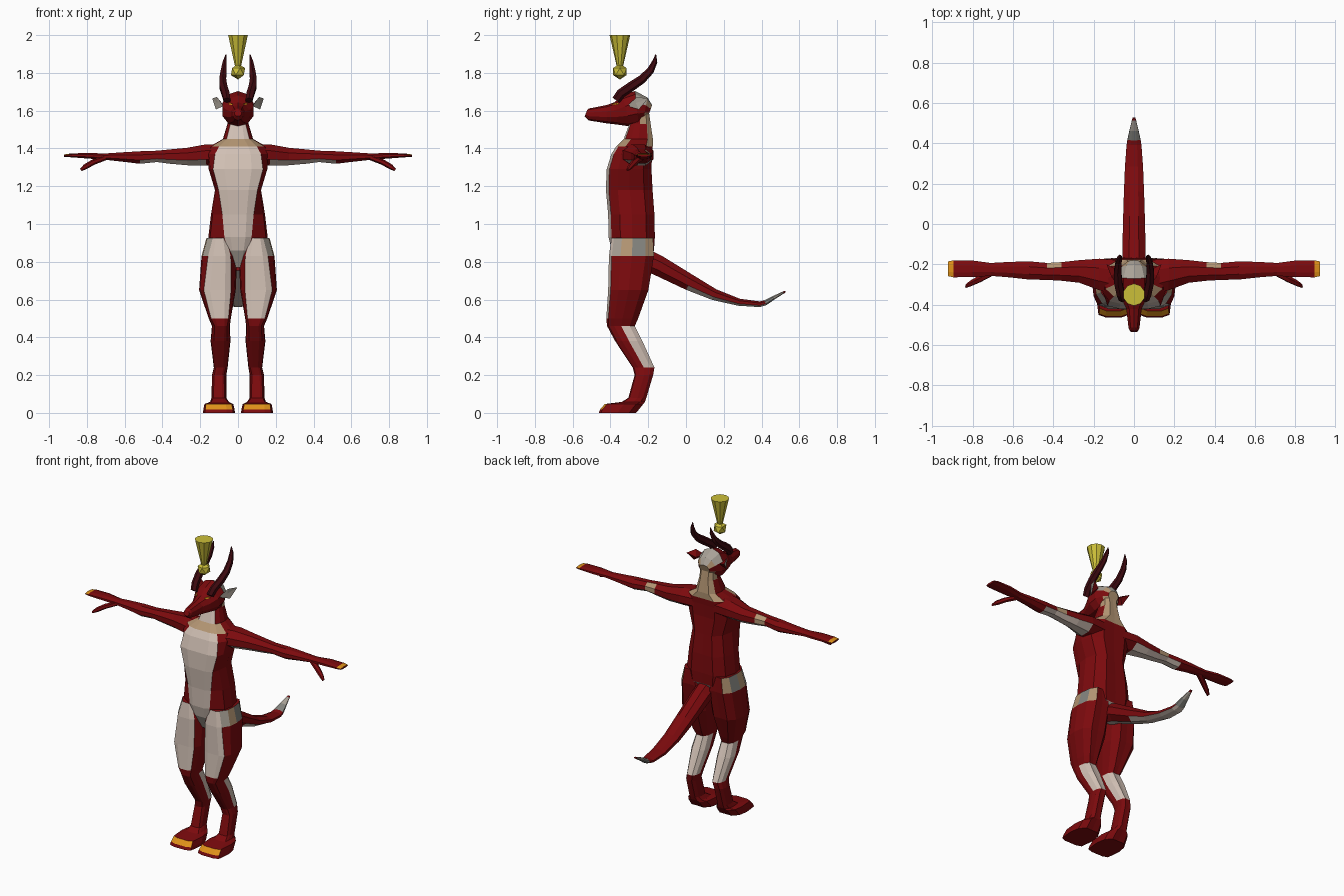
import bpy, bmesh, math
from mathutils import Vector

if "Cube" in bpy.data.objects:
    bpy.data.objects.remove(bpy.data.objects["Cube"])

COLOURS = [
    ("red_hide", (0.20, 0.003, 0.004)), ("cream_belly", (0.64, 0.53, 0.46)),
    ("grey_skin", (0.40, 0.36, 0.31)), ("tan_patch", (0.45, 0.30, 0.17)),
    ("orange_claw", (0.75, 0.29, 0.01)), ("dark_horn", (0.05, 0.003, 0.005)),
    ("yellow_marker", (0.60, 0.52, 0.04)), ("slate_patch", (0.23, 0.23, 0.21)),
]
MATS = []
for name, c in COLOURS:
    m = bpy.data.materials.new(name)
    m.diffuse_color = (*c, 1)
    m.use_nodes = True
    m.node_tree.nodes["Principled BSDF"].inputs["Base Color"].default_value = m.diffuse_color
    MATS.append(m)
RED, CREAM, GREY, TAN, ORANGE, HORN, YELLOW, SLATE = range(8)


def finish(name, bm, rule, mirror=False):
    """Turn a bmesh into an object; rule(i, face) gives the material."""
    bmesh.ops.recalc_face_normals(bm, faces=bm.faces)
    bm.faces.ensure_lookup_table()
    bm.normal_update()
    for i, f in enumerate(bm.faces):
        f.material_index = rule(i, f)
    me = bpy.data.meshes.new(name)
    bm.to_mesh(me)
    bm.free()
    for m in MATS:
        me.materials.append(m)
    ob = bpy.data.objects.new(name, me)
    bpy.context.collection.objects.link(ob)
    if mirror:
        ob.modifiers.new("mirror", 'MIRROR')
    return ob


def loft(name, rings, rule, mirror=False):
    bm = bmesh.new()
    vs = [[bm.verts.new(p) for p in r] for r in rings]
    n = len(rings[0])
    for a, b in zip(vs, vs[1:]):
        for j in range(n):
            k = (j + 1) % n
            bm.faces.new((a[j], a[k], b[k], b[j]))
    bm.faces.new(vs[0])
    bm.faces.new(vs[-1])
    return finish(name, bm, rule, mirror)


def body_ring(z, cx, hw, yf, yb, cw):
    """Horizontal 14-sided section; cw is the half width of the front panel."""
    half = [(0, 0), (cw * .55, .0), (cw, .06), (hw * .94, .25), (hw, .5),
            (hw * .88, .8), (hw * .5, .98), (0, .97)]
    loop = half + [(-x, y) for x, y in half[6:0:-1]]
    return [(cx + x, yf + (yb - yf) * y, z) for x, y in loop]


def tube(name, path, side, n, rule, mirror=False):
    """path rows: x, y, z, radius along side, radius across."""
    pts = [Vector(p[:3]) for p in path]
    side = Vector(side)
    rings = []
    s = 1 / math.cos(math.pi / n)
    for i, p in enumerate(path):
        t = (pts[min(i + 1, len(pts) - 1)] - pts[max(i - 1, 0)]).normalized()
        up = t.cross(side).normalized()
        ang = [(j + .5) * 2 * math.pi / n for j in range(n)]
        rings.append([pts[i] + side * p[3] * s * math.cos(a) + up * p[4] * s * math.sin(a)
                      for a in ang])
    return loft(name, rings, rule, mirror)


def ring_index(i):
    j = i % 14
    return i // 14, (j if j < 7 else 13 - j)


# Torso and neck: z, half width, front y, back y, panel half width
torso = [(.77, .05, -.35, -.22, .03), (.86, .14, -.393, -.165, .055),
         (.93, .157, -.41, -.16, .072), (1.05, .143, -.412, -.162, .083),
         (1.18, .122, -.424, -.172, .103), (1.29, .155, -.42, -.178, .132),
         (1.37, .165, -.395, -.175, .122), (1.41, .15, -.37, -.172, .10),
         (1.45, .08, -.33, -.172, .06), (1.53, .056, -.30, -.185, .04),
         (1.60, .05, -.29, -.195, .035)]


def torso_rule(i, f):
    r, k = ring_index(i)
    if r == 7:
        return TAN if k < 3 or k > 4 else RED
    if r >= 8:
        return CREAM if k < 2 else (TAN if k > 4 or (r == 9 and k == 4) else RED)
    if r == 0:
        return GREY
    return CREAM if k < 2 else RED


loft("torso", [body_ring(z, 0, w, a, b, c) for z, w, a, b, c in torso], torso_rule)

# Legs and feet: z, inner x, outer x, front y, back y, panel half width
leg = [(.925, .03, .167, -.395, -.17, .035), (.83, .004, .193, -.408, -.165, .06),
       (.65, .012, .206, -.412, -.195, .072), (.50, .038, .155, -.422, -.25, .046),
       (.46, .043, .138, -.418, -.268, .033), (.38, .040, .145, -.375, -.228, .035),
       (.24, .055, .128, -.282, -.165, .026), (.20, .062, .138, -.272, -.172, .026),
       (.08, .062, .140, -.305, -.208, .03), (.058, .048, .148, -.34, -.215, .044),
       (.047, .025, .178, -.43, -.222, .068), (.018, .018, .183, -.455, -.245, .073),
       (0, .016, .186, -.462, -.26, .075)]


def leg_rule(i, f):
    r, k = ring_index(i)
    x = f.calc_center_median().x
    if r < 3 and k < 2:
        return CREAM
    if r == 0 and 2 <= k < 6 and x > .09:
        return {2: GREY, 4: SLATE}.get(k, TAN)
    if r in (4, 5) and k >= 4:
        return CREAM
    if r == 10 and k < 2:
        return ORANGE
    return RED


loft("leg", [body_ring(z, (a + b) / 2, (b - a) / 2, f, k, c) for z, a, b, f, k, c in leg],
     leg_rule, True)


# Arms with flat hands, pale undersides and elbow patches
def arm_rule(i, f):
    c, n = f.calc_center_median(), f.normal
    if c.x > .90 and n.z > .1 and n.x < .8:
        return ORANGE
    if .13 < c.x < .56 and n.z < -.6:
        return CREAM
    if .36 < c.x < .45 and n.y > .3:
        return TAN
    return RED


arm = [(.07, -.27, 1.365, .09, .058), (.17, -.25, 1.365, .078, .056),
       (.27, -.235, 1.357, .056, .046), (.36, -.235, 1.357, .046, .038),
       (.43, -.235, 1.358, .042, .030), (.52, -.23, 1.352, .045, .033),
       (.62, -.226, 1.355, .038, .024), (.71, -.225, 1.357, .032, .016),
       (.80, -.222, 1.362, .041, .015), (.895, -.222, 1.363, .042, .009),
       (.922, -.222, 1.362, .036, .006)]
tube("arm", arm, (0, 1, 0), 8, arm_rule, True)
thumb = [(.70, -.235, 1.352, .02, .012), (.765, -.272, 1.328, .017, .013),
         (.81, -.295, 1.302, .013, .012), (.832, -.308, 1.286, .008, .006)]
tube("thumb", thumb, (0, 1, 0), 6, lambda i, f: RED, True)

# Tail with pale underside and tip
tail = [(0, -.22, .81, .058, .06), (0, -.15, .782, .058, .054),
        (0, .02, .69, .054, .043), (0, .15, .626, .05, .030),
        (0, .28, .586, .045, .019), (0, .39, .575, .037, .015),
        (0, .42, .583, .032, .014), (0, .465, .610, .022, .010),
        (0, .515, .637, .010, .006), (0, .527, .643, .007, .004)]


def tail_rule(i, f):
    c = f.calc_center_median()
    if c.y > .515:
        return RED
    if c.y > .41:
        return SLATE if c.y < .46 else GREY
    return CREAM if f.normal.z < -.7 else RED


tube("tail", tail, (1, 0, 0), 8, tail_rule)

# Head and snout: y, half width, bottom z, top z
head = [(-.53, .019, 1.57, 1.602), (-.515, .027, 1.55, 1.61), (-.42, .038, 1.535, 1.627),
        (-.37, .060, 1.528, 1.642), (-.315, .083, 1.518, 1.678), (-.26, .083, 1.525, 1.70),
        (-.215, .062, 1.55, 1.668), (-.19, .035, 1.57, 1.63)]


def head_rule(i, f):
    c = f.calc_center_median()
    if c.y > -.25 and f.normal.z > .3:
        return GREY
    return TAN if c.y > -.25 and abs(c.x) < .04 else RED


tube("head", [(0, y, (a + b) / 2, w, (b - a) / 2) for y, w, a, b in head],
     (1, 0, 0), 10, head_rule)

# Eyes: thin slanted plates
tube("eye", [(.030, -.383, 1.634, .005, .004), (.050, -.362, 1.637, .005, .004)],
     (0, 1, 0), 4, lambda i, f: ORANGE, True)

# Horns
horn = [(.058, -.37, 1.655, .018, .020), (.066, -.345, 1.69, .020, .022),
        (.078, -.29, 1.728, .020, .022), (.081, -.235, 1.765, .018, .020),
        (.076, -.188, 1.812, .015, .017), (.070, -.165, 1.86, .010, .012),
        (.064, -.160, 1.897, .002, .002)]
tube("horn", horn, (1, 0, 0), 6, lambda i, f: HORN, True)

# Ears: grey in front, red behind
bm = bmesh.new()
ear = [bm.verts.new(p) for p in ((.076, -.31, 1.625), (.117, -.25, 1.606), (.136, -.20, 1.665),
                                 (.112, -.262, 1.672), (.085, -.225, 1.64), (.108, -.265, 1.64))]
for j in range(4):
    bm.faces.new((ear[j], ear[(j + 1) % 4], ear[5]))
    bm.faces.new((ear[(j + 1) % 4], ear[j], ear[4]))
finish("ear", bm, lambda i, f: RED if i % 2 else GREY, True)

# Floating marker: ball under an upturned cone
bm = bmesh.new()
bmesh.ops.create_icosphere(bm, subdivisions=1, radius=.042)
bmesh.ops.translate(bm, verts=bm.verts, vec=(0, -.35, 1.807))
finish("marker_ball", bm, lambda i, f: YELLOW)
tube("marker_cone", [(0, -.35, 1.835, .016, .016), (0, -.35, 2.0, .052, .052)],
     (1, 0, 0), 10, lambda i, f: YELLOW)
